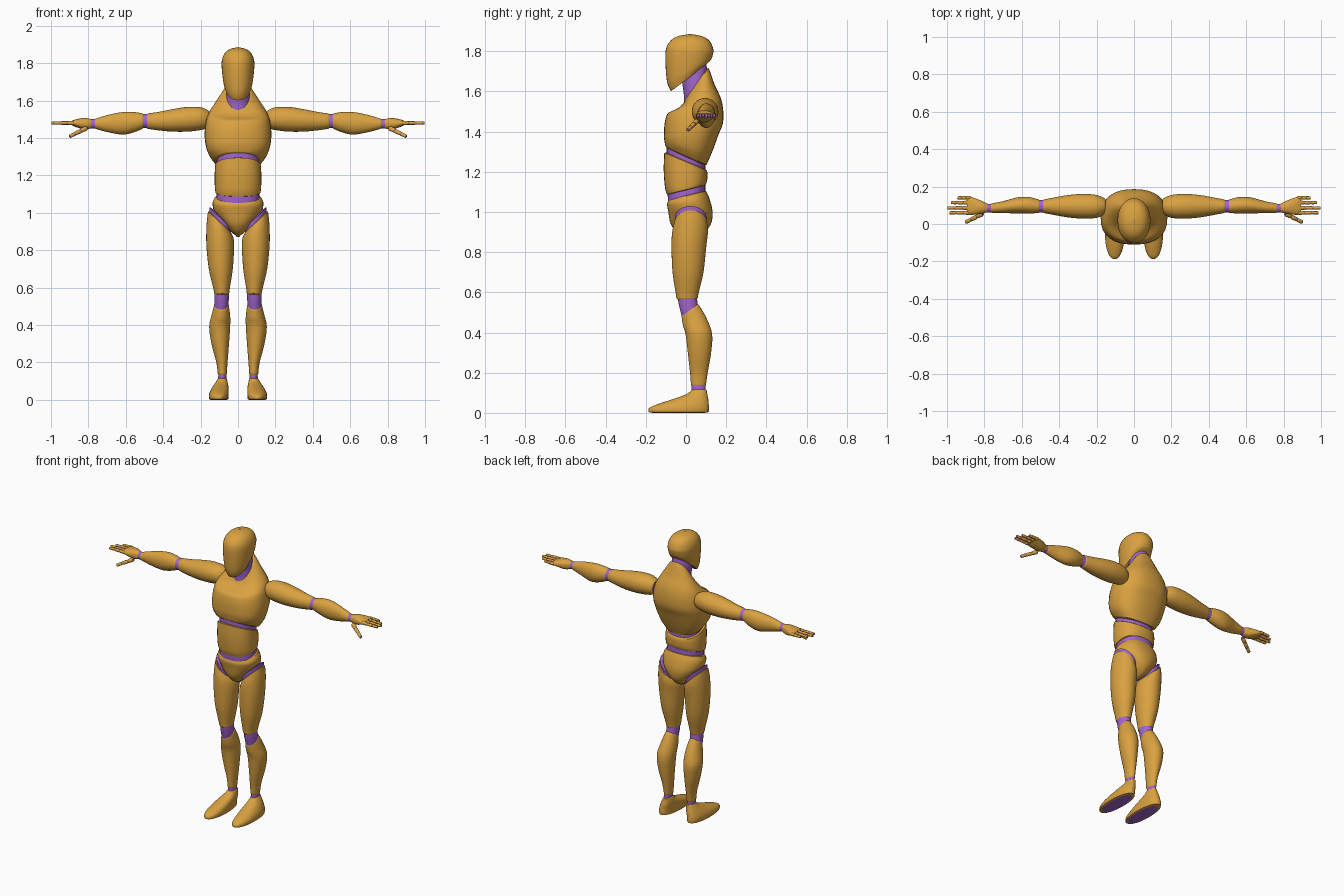
import bpy, bmesh, math
from mathutils import Vector

cube = bpy.data.objects.get("Cube")
if cube:
    bpy.data.objects.remove(cube, do_unlink=True)


def material(name, colour):
    mat = bpy.data.materials.new(name)
    mat.use_nodes = True
    mat.diffuse_color = colour
    mat.node_tree.nodes["Principled BSDF"].inputs["Base Color"].default_value = colour
    return mat


SHELL = material("golden_orange", (0.70, 0.36, 0.052, 1))
JOINT = material("purple_joint", (0.36, 0.13, 0.62, 1))
parts = []


def upright(t, u, v):
    return Vector((u, v, t))


def sideways(t, u, v):
    return Vector((t, u, v))


def smooth_rows(rows, steps):
    """Catmull-Rom interpolation between the given cross-sections."""
    rows = [Vector(tuple(r) + (0,) * (7 - len(r))) for r in rows]
    padded = [rows[0]] + rows + [rows[-1]]
    result = []
    for a, b, c, d in zip(padded, padded[1:], padded[2:], padded[3:]):
        for i in range(steps):
            f = i / steps
            result.append(b + (c - a) * (f / 2)
                          + (a * 2 - b * 5 + c * 4 - d) * (f * f / 2)
                          + (b * 3 - a - c * 3 + d) * (f ** 3 / 2))
    return result + [rows[-1]]


def loft(name, rows, mat=SHELL, frame=upright, side=1, power=2.0,
         sides=32, steps=5, lip=0.007):
    """Skin rows of (position, centre u, centre v, radius u, radius v, tilt u, tilt v)."""
    sections = smooth_rows(rows, steps)
    # Rounded lip at both ends
    for index, toward in ((0, 1), (-1, -2)):
        end = sections[index].copy()
        end[0] += math.copysign(lip, sections[index][0] - sections[toward][0])
        end[3] *= 0.85
        end[4] *= 0.85
        sections.insert(0 if index == 0 else len(sections), end)
    bm = bmesh.new()
    rings = []
    for t, u, v, ru, rv, tilt_u, tilt_v in sections:
        ring = []
        for k in range(sides):
            angle = math.tau * k / sides
            c, s = math.cos(angle), math.sin(angle)
            du = max(ru, 0.001) * math.copysign(abs(c) ** (2 / power), c)
            dv = max(rv, 0.001) * math.copysign(abs(s) ** (2 / power), s)
            p = frame(t + tilt_u * du + tilt_v * dv, u + du, v + dv)
            p.x *= side
            ring.append(bm.verts.new(p))
        rings.append(ring)
    for low, high in zip(rings, rings[1:]):
        for k in range(sides):
            n = (k + 1) % sides
            bm.faces.new((low[k], low[n], high[n], high[k]))
    for ring in (rings[0], rings[-1]):
        bm.faces.new(ring).material_index = 1
    bmesh.ops.recalc_face_normals(bm, faces=bm.faces)
    mesh = bpy.data.meshes.new(name)
    bm.to_mesh(mesh)
    bm.free()
    mesh.materials.append(mat)
    mesh.materials.append(JOINT)
    obj = bpy.data.objects.new(name, mesh)
    bpy.context.collection.objects.link(obj)
    parts.append(obj)


def finger(name, start, end, radius, side):
    """Jointed finger: a thin core with three shell segments over it."""
    start, end = Vector(start), Vector(end)
    length = (end - start).length
    turn = (end - start).to_track_quat("Z", "Y")

    def along(t, u, v):
        return start + turn @ Vector((u, v, t))

    def segment(label, a, b, r0, r1, mat):
        loft(name + label, [(a * length, 0, 0, r0, r0), (b * length, 0, 0, r1, r1)],
             mat, along, side, sides=12, steps=2, lip=0.003)

    segment("_core", 0, 0.9, radius * 0.8, radius * 0.65, JOINT)
    for i in range(3):
        r = radius * (1 - 0.1 * i)
        segment("_segment_%d" % (i + 1), (i + 0.12) / 3, (i + 0.86) / 3, r, r * 0.92, SHELL)


# Head, with the jaw rising toward the back
loft("head", [
    (1.665, 0, .01, .066, .085, 0, .75), (1.70, 0, .014, .078, .108, 0, .5),
    (1.76, 0, .016, .086, .118, 0, .2), (1.81, 0, .018, .087, .118),
    (1.85, 0, .02, .073, .098), (1.874, 0, .02, .046, .062),
    (1.885, 0, .02, .004, .005)], power=2.1, lip=0.001)
loft("neck", [
    (1.56, 0, .045, .066, .06, 0, 1.2), (1.63, 0, .048, .063, .057, 0, 1.2),
    (1.70, 0, .04, .06, .06, 0, .8)], JOINT)

# Torso: chest with a sloping collar, abdomen and pelvis
loft("chest", [
    (1.28, 0, 0, .13, .102, 0, -.45), (1.32, 0, .01, .16, .117, 0, -.25),
    (1.38, 0, .025, .176, .135), (1.45, 0, .04, .177, .145),
    (1.52, 0, .046, .162, .133, 0, .2), (1.575, 0, .05, .122, .092, 0, .65),
    (1.63, 0, .05, .07, .062, 0, 1.4)], power=2.4)
loft("waist_core", [
    (1.05, 0, .004, .116, .092, 0, .25), (1.19, 0, 0, .112, .096),
    (1.30, 0, 0, .114, .096, 0, -.45)], JOINT, power=2.3)
loft("abdomen", [
    (1.112, 0, .002, .121, .097, 0, .25), (1.14, 0, 0, .124, .105, 0, .15),
    (1.2, 0, -.002, .125, .109, 0, -.1), (1.25, 0, -.002, .122, .106, 0, -.42)],
    power=2.3)
loft("pelvis", [
    (1.08, 0, .006, .124, .094, 0, .25), (1.05, 0, .012, .136, .106, 0, .12),
    (1.0, 0, .022, .124, .11), (.94, 0, .024, .078, .1),
    (.895, 0, .022, .034, .065), (.877, 0, .02, .01, .02)], power=2.2)

for label, side in (("left_", 1), ("right_", -1)):
    # Leg
    loft(label + "hip_joint", [
        (.93, .097, .023, .056, .073, .9), (.972, .093, .023, .06, .079, .95)],
        JOINT, side=side)
    loft(label + "thigh", [
        (.948, .097, .024, .063, .081, .95), (.9, .096, .02, .072, .089, .5),
        (.82, .095, .014, .074, .086, .1), (.7, .092, .01, .064, .077),
        (.6, .088, .006, .045, .058), (.57, .087, .005, .04, .053)], side=side)
    loft(label + "knee_joint", [
        (.6, .087, .006, .038, .048), (.54, .087, .011, .038, .047),
        (.47, .09, .03, .036, .042, 0, .5)], JOINT, side=side)
    loft(label + "shin", [
        (.51, .088, .02, .038, .042, 0, .7), (.45, .092, .045, .05, .06, 0, .25),
        (.39, .098, .064, .056, .066), (.3, .095, .067, .047, .058),
        (.2, .086, .064, .03, .044), (.138, .084, .062, .024, .037)], side=side)
    loft(label + "ankle_joint", [
        (.16, .084, .063, .021, .034), (.1, .084, .063, .022, .035)],
        JOINT, side=side)
    loft(label + "foot", [
        (.113, .084, .065, .024, .038), (.092, .088, .053, .033, .053),
        (.068, .094, .022, .043, .089), (.045, .1, -.012, .05, .125),
        (.024, .103, -.034, .053, .149), (.004, .103, -.037, .052, .15)],
        side=side, power=2.2, lip=0.004)

    # Arm
    loft(label + "upper_arm", [
        (.16, .095, 1.5, .044, .048), (.2, .094, 1.503, .061, .061),
        (.27, .095, 1.5, .066, .066), (.35, .095, 1.494, .06, .06),
        (.42, .095, 1.49, .048, .05), (.483, .095, 1.49, .036, .041)],
        frame=sideways, side=side)
    loft(label + "elbow_joint", [
        (.46, .095, 1.49, .034, .038), (.53, .095, 1.49, .034, .038)],
        JOINT, sideways, side)
    loft(label + "forearm", [
        (.51, .095, 1.49, .036, .041), (.56, .1, 1.484, .044, .055),
        (.62, .1, 1.478, .043, .06), (.7, .09, 1.477, .032, .045),
        (.762, .085, 1.476, .025, .027)], frame=sideways, side=side)
    loft(label + "wrist_joint", [
        (.75, .085, 1.476, .023, .025), (.8, .085, 1.476, .023, .025)],
        JOINT, sideways, side)
    loft(label + "palm", [
        (.786, .086, 1.476, .024, .025), (.82, .09, 1.476, .036, .031),
        (.865, .096, 1.479, .047, .021), (.885, .098, 1.48, .047, .013)],
        frame=sideways, side=side, power=2.3)
    tips = (("little", .14, .945), ("ring", .114, .98),
            ("middle", .086, 1.0), ("index", .06, .99))
    for name, y, tip in tips:
        finger(label + name + "_finger", (.875, y, 1.48), (tip, y, 1.48), .011, side)
    finger(label + "thumb", (.81, .055, 1.453), (.902, .008, 1.407), .013, side)

# Smooth shading with sharp end rims
bpy.ops.object.select_all(action="DESELECT")
for obj in parts:
    obj.select_set(True)
bpy.context.view_layer.objects.active = parts[0]
bpy.ops.object.shade_smooth_by_angle(angle=math.radians(40))
